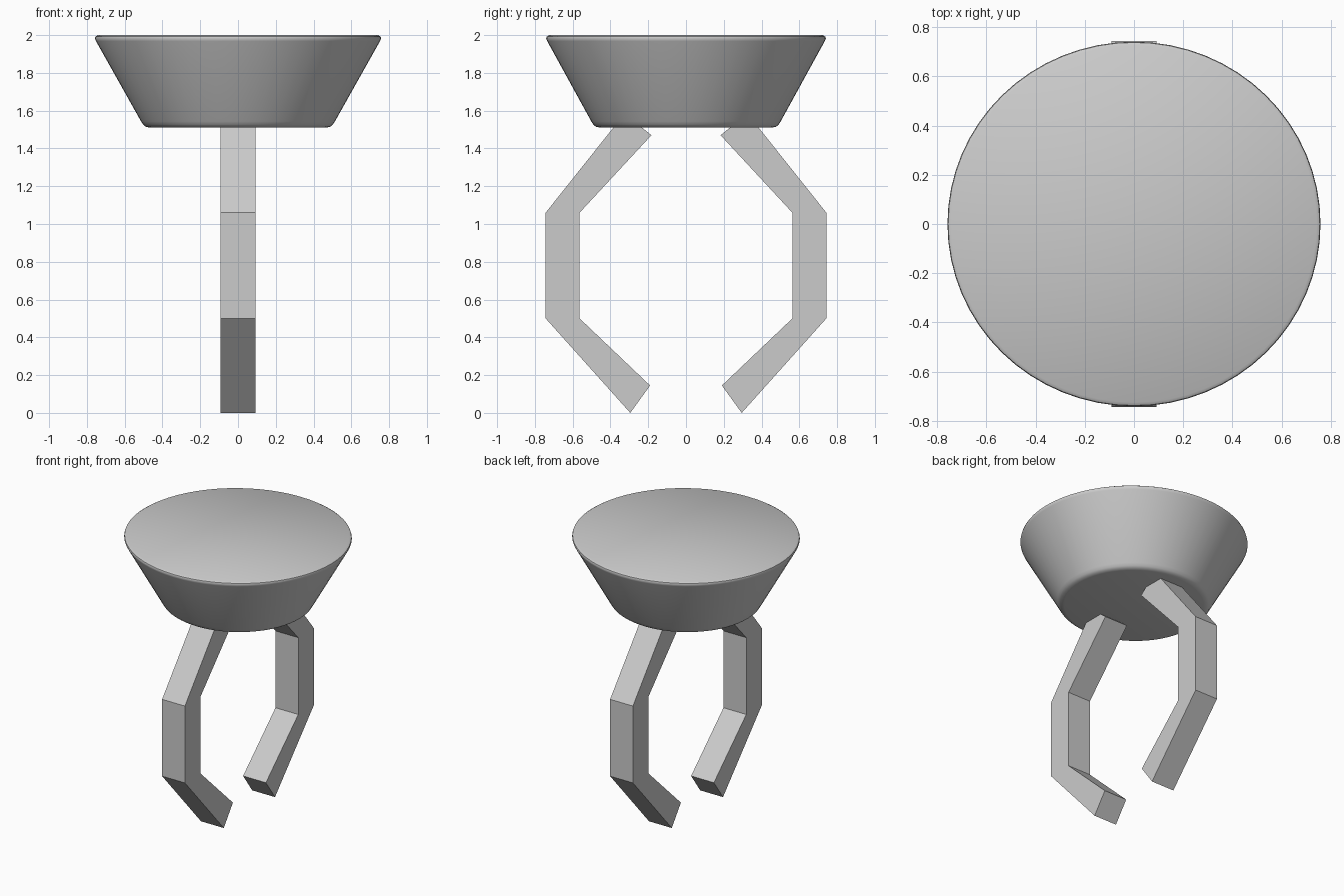
import bpy, bmesh, math

if "Cube" in bpy.data.objects:
    bpy.data.objects.remove(bpy.data.objects["Cube"])

grey = bpy.data.materials.new("plain grey")
grey.diffuse_color = (0.6, 0.6, 0.6, 1)
grey.use_nodes = True
grey.node_tree.nodes["Principled BSDF"].inputs["Base Color"].default_value = grey.diffuse_color


def finish(bm, name):
    bmesh.ops.recalc_face_normals(bm, faces=bm.faces)
    me = bpy.data.meshes.new(name)
    bm.to_mesh(me)
    bm.free()
    me.materials.append(grey)
    ob = bpy.data.objects.new(name, me)
    bpy.context.collection.objects.link(ob)
    return ob


# Tapered head: slightly oval lathe with softened rims
profile = [(0.465, 1.51), (0.488, 1.515), (0.502, 1.526), (0.513, 1.543),
           (0.752, 1.968), (0.758, 1.982), (0.755, 1.992), (0.742, 2.0)]
N = 64
Y_SCALE = 0.977
bm = bmesh.new()
rings = []
for r, z in profile:
    rings.append([bm.verts.new((r * math.cos(2 * math.pi * i / N),
                                r * Y_SCALE * math.sin(2 * math.pi * i / N), z))
                  for i in range(N)])
for a, b in zip(rings, rings[1:]):
    for i in range(N):
        j = (i + 1) % N
        bm.faces.new((a[i], a[j], b[j], b[i]))
bm.faces.new(rings[0])
bm.faces.new(rings[-1])
head = finish(bm, "tapered_head")
bpy.context.view_layer.objects.active = head
head.select_set(True)
bpy.ops.object.shade_smooth_by_angle(angle=math.radians(40))
head.select_set(False)

# Two bent claw arms: flat outline in y/z extruded along x
outline = [(0.295, 0.0), (0.743, 0.50), (0.743, 1.06), (0.325, 1.585),
           (0.183, 1.47), (0.563, 1.06), (0.563, 0.50), (0.19, 0.145)]
HALF = 0.092
for side, name in ((-1, "front_claw_arm"), (1, "back_claw_arm")):
    bm = bmesh.new()
    left = [bm.verts.new((-HALF, side * y, z)) for y, z in outline]
    right = [bm.verts.new((HALF, side * y, z)) for y, z in outline]
    n = len(outline)
    for i in range(n):
        j = (i + 1) % n
        bm.faces.new((left[i], left[j], right[j], right[i]))
    # Side faces as three quads, one per arm segment
    for s in (left, right):
        for k in range(3):
            bm.faces.new((s[k], s[k + 1], s[n - 2 - k], s[n - 1 - k]))
    finish(bm, name)
